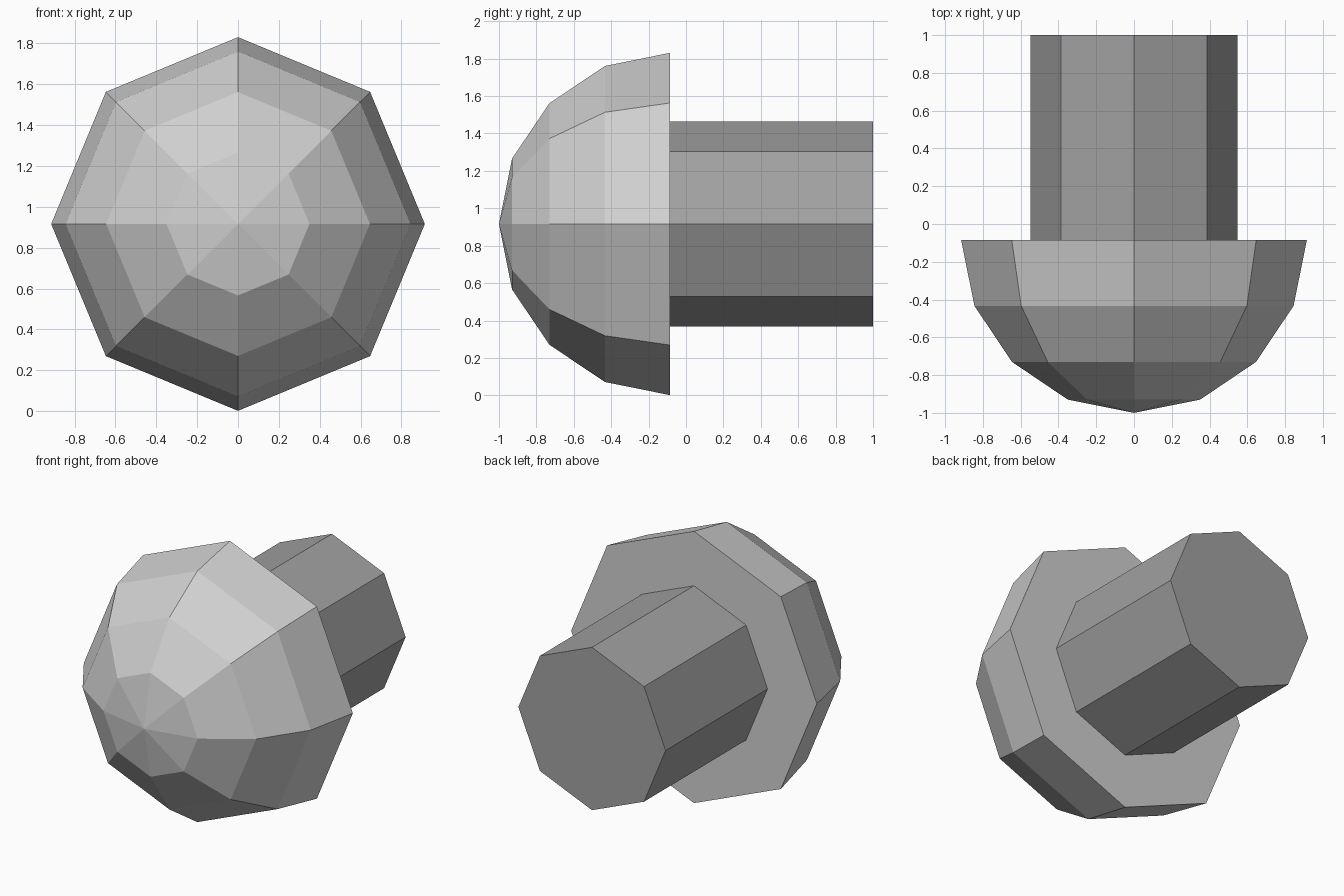
import bpy, bmesh, math

if "Cube" in bpy.data.objects:
    bpy.data.objects.remove(bpy.data.objects["Cube"])

SIDES = 8
CENTRE_Z = 0.916


def material(name, grey):
    m = bpy.data.materials.new(name)
    m.diffuse_color = (grey, grey, grey, 1)
    m.use_nodes = True
    m.node_tree.nodes["Principled BSDF"].inputs["Base Color"].default_value = m.diffuse_color
    return m


def lathe(name, profile, mat, cap_start=False, cap_end=False):
    """Revolve (y, radius) points around the bolt's y axis; flat faces."""
    bm = bmesh.new()
    rings = []
    for y, r in profile:
        n = 1 if r == 0 else SIDES
        rings.append([bm.verts.new((r * math.cos(a), y, CENTRE_Z + r * math.sin(a)))
                      for a in (2 * math.pi * i / SIDES for i in range(n))])
    for a, b in zip(rings, rings[1:]):
        for i in range(SIDES):
            j = (i + 1) % SIDES
            if len(a) == 1:
                bm.faces.new((a[0], b[j], b[i]))
            else:
                bm.faces.new((a[i], a[j], b[j], b[i]))
    if cap_start:
        bm.faces.new(rings[0])
    if cap_end:
        bm.faces.new(rings[-1])
    bmesh.ops.recalc_face_normals(bm, faces=bm.faces)
    mesh = bpy.data.meshes.new(name)
    bm.to_mesh(mesh)
    bm.free()
    mesh.materials.append(mat)
    obj = bpy.data.objects.new(name, mesh)
    bpy.context.collection.objects.link(obj)
    return obj


# Domed head with a flat back
lathe("bolt_head",
      [(-1.0, 0), (-0.93, 0.35), (-0.73, 0.646), (-0.433, 0.845), (-0.085, 0.915)],
      material("light grey", 0.63), cap_end=True)

# Eight-sided shaft, its front end tucked just inside the head
lathe("bolt_shaft", [(-0.09, 0.548), (1.0, 0.548)],
      material("mid grey", 0.36), cap_start=True, cap_end=True)
